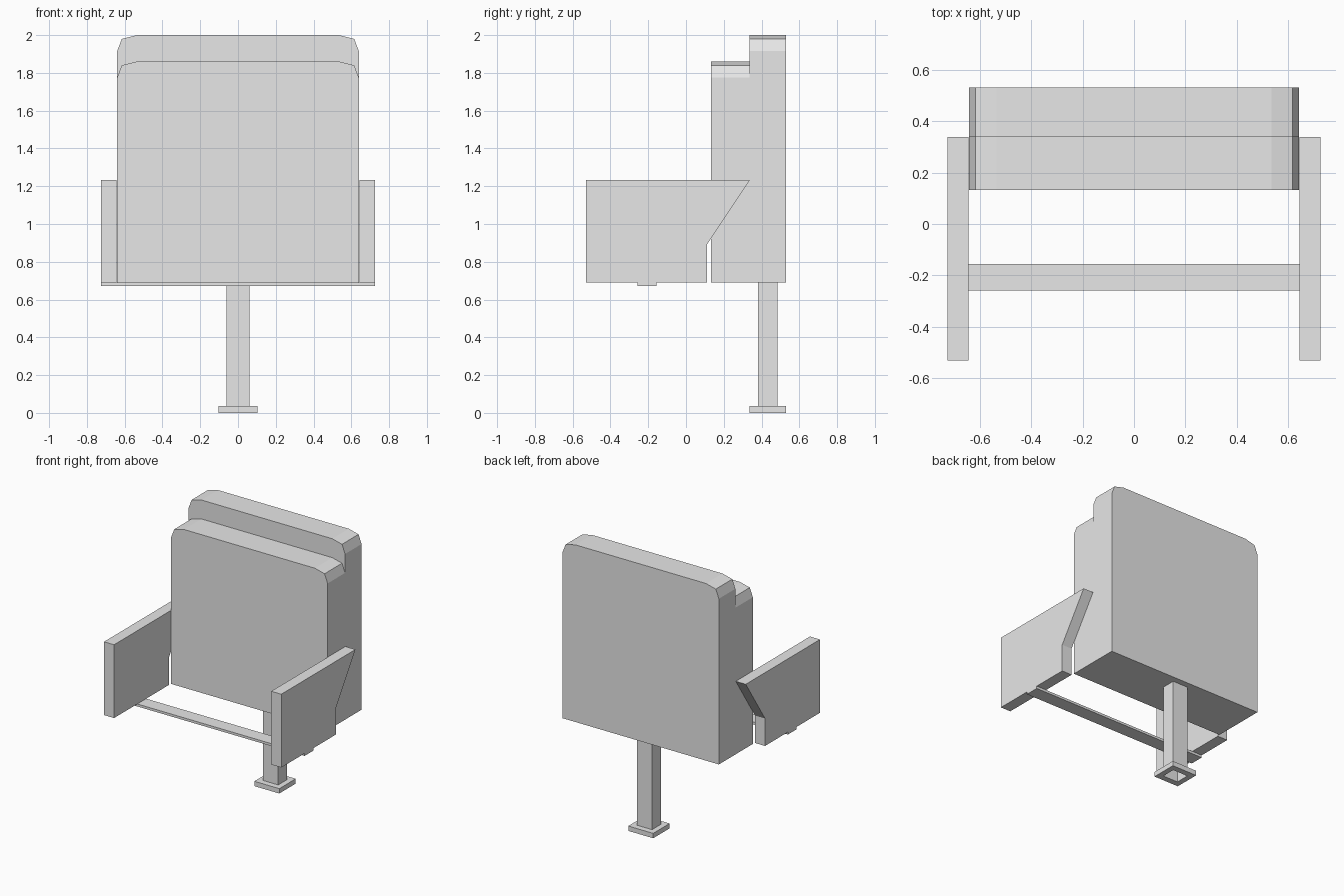
import bpy
import bmesh

if "Cube" in bpy.data.objects:
    bpy.data.objects.remove(bpy.data.objects["Cube"])

grey = bpy.data.materials.new("plain_grey")
grey.use_nodes = True
grey.diffuse_color = (0.8, 0.8, 0.8, 1)
grey.node_tree.nodes["Principled BSDF"].inputs["Base Color"].default_value = (0.8, 0.8, 0.8, 1)


def finish(name, bm):
    bmesh.ops.recalc_face_normals(bm, faces=bm.faces)
    mesh = bpy.data.meshes.new(name)
    bm.to_mesh(mesh)
    bm.free()
    mesh.materials.append(grey)
    obj = bpy.data.objects.new(name, mesh)
    bpy.context.collection.objects.link(obj)
    return obj


def prism(name, profile, axis, start, end):
    """Extrude a profile along x (profile in y, z) or along y (profile in x, z)."""
    bm = bmesh.new()
    if axis == "x":
        verts = [bm.verts.new((start, a, b)) for a, b in profile]
        move = (end - start, 0, 0)
    else:
        verts = [bm.verts.new((a, start, b)) for a, b in profile]
        move = (0, end - start, 0)
    face = bm.faces.new(verts)
    grown = bmesh.ops.extrude_face_region(bm, geom=[face], use_keep_orig=True)
    moved = [v for v in grown["geom"] if isinstance(v, bmesh.types.BMVert)]
    bmesh.ops.translate(bm, verts=moved, vec=move)
    return finish(name, bm)


def stacked(name, loops, y_centre, cap=False):
    """Join rectangles given as (half width, half depth, height)."""
    bm = bmesh.new()
    rings = [[bm.verts.new((sx * w, y_centre + sy * d, z))
              for sx, sy in ((-1, -1), (1, -1), (1, 1), (-1, 1))] for w, d, z in loops]
    for low, high in zip(rings, rings[1:]):
        for i in range(4):
            j = (i + 1) % 4
            bm.faces.new((low[i], low[j], high[j], high[i]))
    if cap:
        bm.faces.new(rings[-1])
    return finish(name, bm)


def rounded_panel(name, top, start, end):
    """Upright panel with clipped upper corners."""
    right = [(0.64, 0.69), (0.64, top - 0.085), (0.615, top - 0.02), (0.535, top)]
    left = [(-x, z) for x, z in reversed(right)]
    return prism(name, right + left, "y", start, end)


# Backrest and folded cushion
rounded_panel("backrest", 2.0, 0.337, 0.53)
rounded_panel("folded_cushion", 1.86, 0.133, 0.337)

# Armrests with slanted rear edge
arm = [(-0.53, 0.69), (-0.53, 1.232), (0.337, 1.232), (0.112, 0.893), (0.112, 0.69)]
for side, sign in (("left", 1), ("right", -1)):
    prism(side + "_armrest", arm, "x", sign * 0.643, sign * 0.725)

# Bar joining the armrests from below
bar = [(-0.258, 0.672), (-0.155, 0.672), (-0.155, 0.69), (-0.258, 0.69)]
prism("cross_bar", bar, "x", -0.725, 0.725)

# Hollow post and its ring-shaped foot
POST = (0.062, 0.052)
FOOT = (0.102, 0.096)
stacked("post", [(*POST, 0), (*POST, 0.69)], 0.433, cap=True)
stacked("foot_plate", [(*POST, 0), (*FOOT, 0), (*FOOT, 0.036), (*POST, 0.036)], 0.433)
